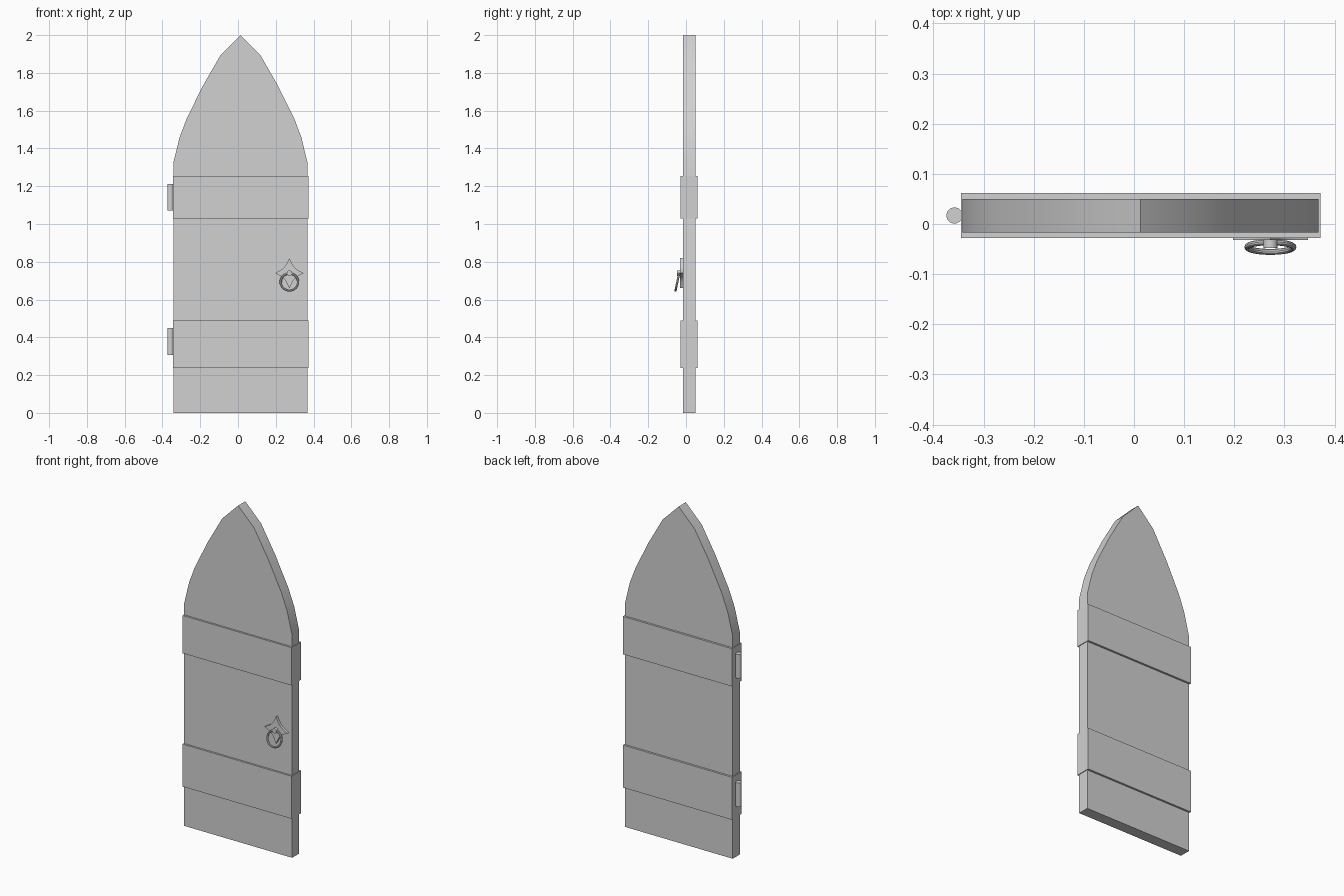
import bpy, bmesh, math

cube = bpy.data.objects.get("Cube")
if cube:
    bpy.data.objects.remove(cube, do_unlink=True)

grey = bpy.data.materials.new("plain grey")
grey.use_nodes = True
colour = (0.64, 0.64, 0.64, 1)
grey.diffuse_color = colour
grey.node_tree.nodes["Principled BSDF"].inputs["Base Color"].default_value = colour

MID = 0.013           # centre line of the door
HANDLE = (0.272, 0.74)  # x and z of the handle


def finish(obj, name, smooth=True):
    obj.name = name
    obj.data.materials.append(grey)
    if smooth:
        bpy.ops.object.select_all(action="DESELECT")
        obj.select_set(True)
        bpy.context.view_layer.objects.active = obj
        bpy.ops.object.shade_smooth_by_angle(angle=math.radians(30))
    return obj


def slab(name, outline, front, back):
    """Extrude an x-z outline from y = front to y = back."""
    bm = bmesh.new()
    face = bm.faces.new([bm.verts.new((x, front, z)) for x, z in outline])
    new = bmesh.ops.extrude_face_region(bm, geom=[face])["geom"]
    verts = [v for v in new if isinstance(v, bmesh.types.BMVert)]
    bmesh.ops.translate(bm, verts=verts, vec=(0, back - front, 0))
    bmesh.ops.recalc_face_normals(bm, faces=bm.faces)
    mesh = bpy.data.meshes.new(name)
    bm.to_mesh(mesh)
    bm.free()
    obj = bpy.data.objects.new(name, mesh)
    bpy.context.collection.objects.link(obj)
    return finish(obj, name)


# Pointed door panel: half outline mirrored about the centre line
half = [(0.355, 0), (0.355, 1.325), (0.322, 1.46), (0.284, 1.56),
        (0.197, 1.735), (0.105, 1.895)]
outline = [(MID + x, z) for x, z in half] + [(MID, 2.0)]
outline += [(MID - x, z) for x, z in reversed(half)]
slab("door_panel", outline, -0.017, 0.05)

# Cross bands wrapping the panel, each with a hinge barrel
for label, low, high, hinge_z in (("lower", 0.237, 0.49, 0.378),
                                  ("upper", 1.03, 1.255, 1.142)):
    slab(label + "_band",
         [(-0.345, low), (0.372, low), (0.372, high), (-0.345, high)],
         -0.028, 0.062)
    bpy.ops.mesh.primitive_cylinder_add(
        vertices=24, radius=0.016, depth=0.142, location=(-0.358, 0.017, hinge_z))
    finish(bpy.context.object, label + "_hinge")

# Four-pointed handle plate with concave edges
hx, hz = HANDLE
star = []
tips = [(0.075, 0), (0, 0.08), (-0.075, 0), (0, -0.08)]
for i, a in enumerate(tips):
    b = tips[(i + 1) % 4]
    for step in range(5):
        t = step / 5
        pull = 1 - 1.0 * t * (1 - t)
        star.append((hx + pull * (a[0] * (1 - t) + b[0] * t),
                     hz + pull * (a[1] * (1 - t) + b[1] * t)))
slab("handle_plate", star, -0.032, -0.015)

# Peg holding the ring
bpy.ops.mesh.primitive_cylinder_add(
    vertices=16, radius=0.014, depth=0.03, location=(hx, -0.033, hz),
    rotation=(math.pi / 2, 0, 0))
finish(bpy.context.object, "handle_peg")

# Hanging ring, lower edge swung forward
bpy.ops.mesh.primitive_torus_add(
    major_radius=0.046, minor_radius=0.006, major_segments=32, minor_segments=10,
    location=(hx, -0.046, hz - 0.047),
    rotation=(math.radians(90 - 12), 0, 0))
finish(bpy.context.object, "handle_ring")
